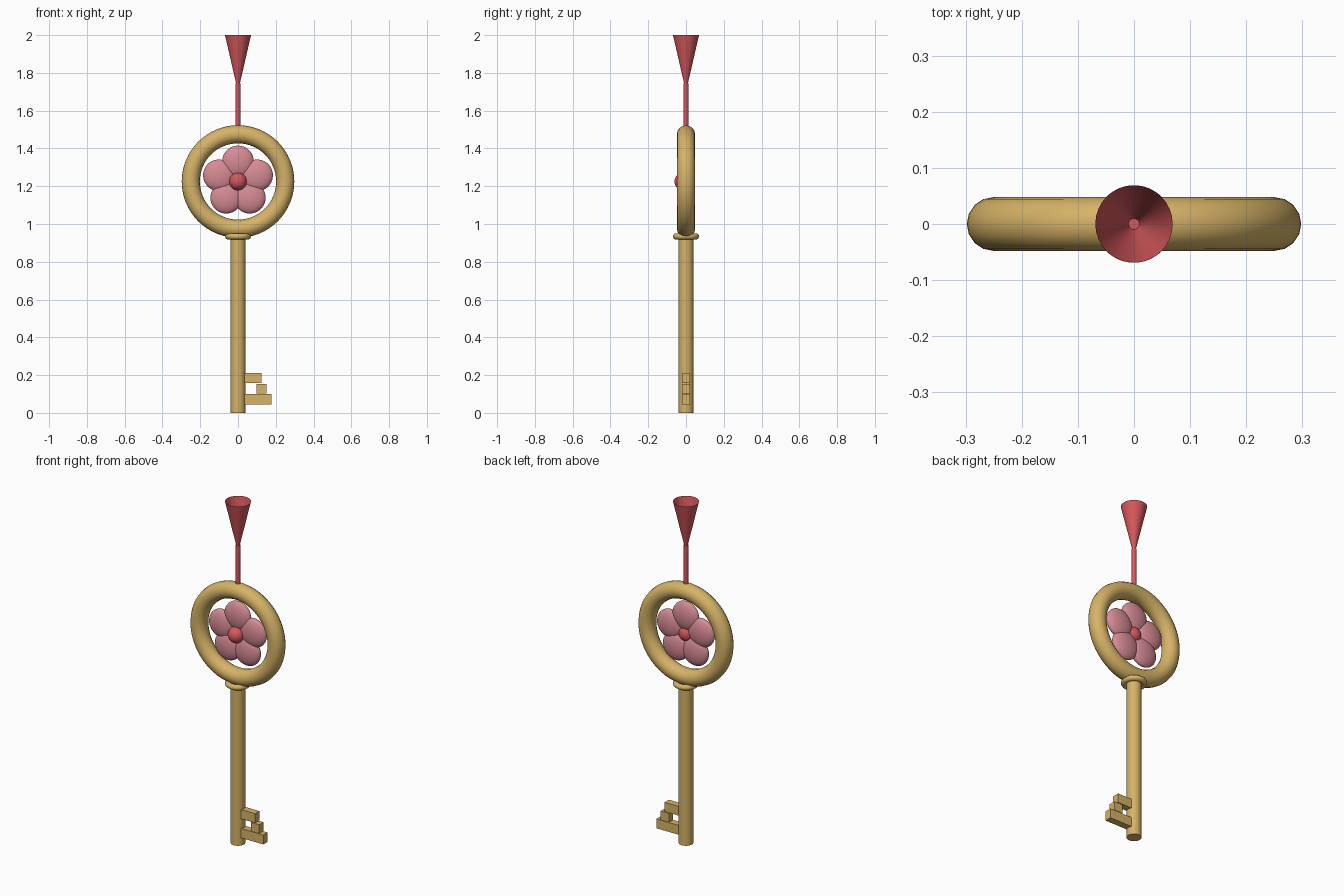
import bpy, math
from mathutils import Vector

if "Cube" in bpy.data.objects:
    bpy.data.objects.remove(bpy.data.objects["Cube"])


def material(name, rgb):
    m = bpy.data.materials.new(name)
    m.diffuse_color = (*rgb, 1)
    m.use_nodes = True
    m.node_tree.nodes["Principled BSDF"].inputs["Base Color"].default_value = m.diffuse_color
    return m


GOLD = material("gold", (0.67, 0.45, 0.135))
PINK = material("petal pink", (0.68, 0.26, 0.30))
RED = material("coral red", (0.66, 0.095, 0.105))
RING_Z = 1.225


def finish(name, mat, smooth=True):
    ob = bpy.context.object
    ob.name = name
    ob.data.name = name
    ob.data.materials.append(mat)
    bpy.ops.object.transform_apply(location=False, rotation=True, scale=True)
    if smooth:
        bpy.ops.object.shade_smooth_by_angle(angle=math.radians(40))
    return ob


def tube(name, mat, z0, z1, r0, r1, cap='NGON'):
    bpy.ops.mesh.primitive_cone_add(vertices=32, radius1=r0, radius2=r1, depth=z1 - z0,
                                    end_fill_type=cap, location=(0, 0, (z0 + z1) / 2))
    return finish(name, mat)


def ring(name, mat, z, major, minor, rot):
    bpy.ops.mesh.primitive_torus_add(major_radius=major, minor_radius=minor, major_segments=64,
                                     minor_segments=16, location=(0, 0, z), rotation=rot)
    return finish(name, mat)


def ball(name, mat, loc, scale, rot_y=0):
    bpy.ops.mesh.primitive_uv_sphere_add(segments=32, ring_count=16, radius=1,
                                         location=loc, rotation=(0, rot_y, 0))
    bpy.context.object.scale = scale
    return finish(name, mat)


def box(name, mat, x0, x1, z0, z1, half_y):
    bpy.ops.mesh.primitive_cube_add(size=1, location=((x0 + x1) / 2, 0, (z0 + z1) / 2))
    bpy.context.object.scale = (x1 - x0, 2 * half_y, z1 - z0)
    return finish(name, mat, False)


# Key body: shaft, collar and bow ring
tube("shaft", GOLD, 0, 0.94, 0.039, 0.039)
ring("collar", GOLD, 0.934, 0.053, 0.016, (0, 0, 0))
ring("bow_ring", GOLD, RING_Z, 0.25, 0.048, (math.pi / 2, 0, 0))

# Teeth of the bit
box("tooth_top", GOLD, 0.02, 0.125, 0.157, 0.211, 0.02)
box("tooth_middle", GOLD, 0.097, 0.151, 0.102, 0.153, 0.02)
box("tooth_bottom", GOLD, 0.02, 0.178, 0.045, 0.10, 0.02)

# Flower inside the ring
for i in range(5):
    a = i * math.tau / 5
    pos = Vector((math.sin(a) * 0.106, 0, RING_Z + math.cos(a) * 0.106))
    ball(f"petal_{i + 1}", PINK, pos, (0.084, 0.032, 0.084), a)
ball("flower_centre", RED, (0, -0.014, RING_Z), (0.047, 0.047, 0.047))

# Cord and open flared tassel
tube("cord", RED, 1.49, 1.743, 0.013, 0.013)
tube("tassel", RED, 1.74, 2.0, 0.009, 0.069, 'NOTHING')
